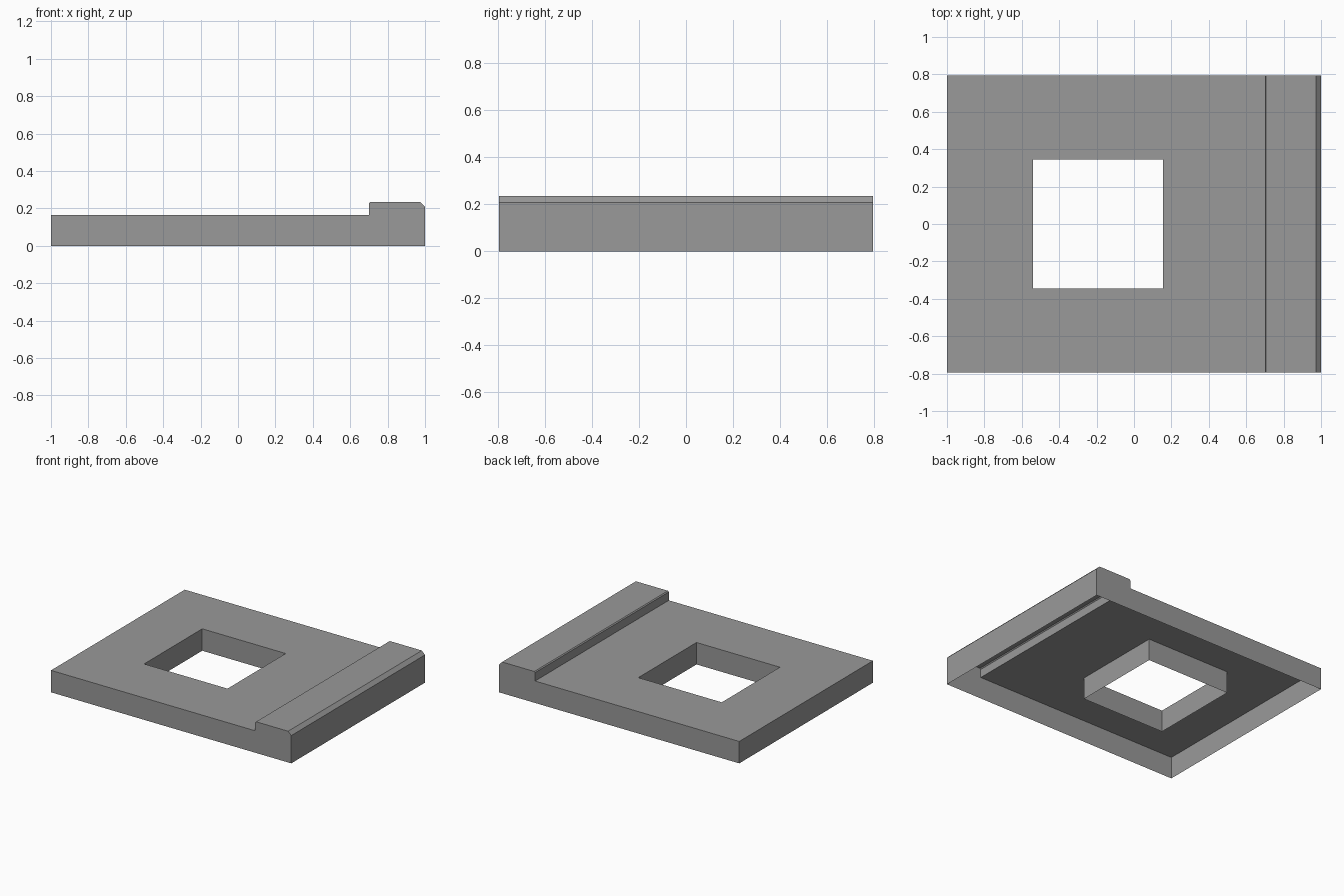
import bpy
import bmesh
from mathutils import Vector

cube = bpy.data.objects.get("Cube")
if cube:
    bpy.data.objects.remove(cube, do_unlink=True)

HALF_X, HALF_Y = 1.0, 0.795
PLATE_Z, RIDGE_Z = 0.165, 0.235
RIDGE_X = 0.70
HOLE_X = (-0.54, 0.155)
HOLE_Y = 0.346
BIG, SMALL = 0.026, 0.007      # ridge chamfers

# Side profile of the sheet: left wall, plate, step, chamfered ridge, right wall
profile = [
    (-HALF_X, 0), (-HALF_X, PLATE_Z),
    (RIDGE_X, PLATE_Z), (RIDGE_X, RIDGE_Z - SMALL),
    (RIDGE_X + SMALL, RIDGE_Z), (HALF_X - BIG, RIDGE_Z),
    (HALF_X, RIDGE_Z - BIG), (HALF_X, 0),
]

bm = bmesh.new()

# Sweep the profile from front to back, leaving the underside open
front, back = [[bm.verts.new((x, y, z)) for x, z in profile]
               for y in (-HALF_Y, HALF_Y)]
for i in range(len(profile) - 1):
    bm.faces.new((front[i], front[i + 1], back[i + 1], back[i]))

# Front and back walls
bm.faces.new(front)
bm.faces.new(back)


# Cut the plate top along the four sides of the window
def cut_top(point, normal):
    top = [f for f in bm.faces
           if all(abs(v.co.z - PLATE_Z) < 1e-4 for v in f.verts)]
    geom = top + list({e for f in top for e in f.edges})
    geom += list({v for f in top for v in f.verts})
    bmesh.ops.bisect_plane(bm, geom=geom, plane_co=point, plane_no=normal)


for x in HOLE_X:
    cut_top(Vector((x, 0, 0)), Vector((1, 0, 0)))
for y in (-HOLE_Y, HOLE_Y):
    cut_top(Vector((0, y, 0)), Vector((0, 1, 0)))

# Remove the window face and drop its rim to the ground as a square sleeve
window = [f for f in bm.faces
          if abs(f.calc_center_median().z - PLATE_Z) < 1e-4
          and HOLE_X[0] < f.calc_center_median().x < HOLE_X[1]
          and abs(f.calc_center_median().y) < HOLE_Y]
rim = [e for f in window for e in f.edges]
bmesh.ops.delete(bm, geom=window, context='FACES_ONLY')
sleeve = bmesh.ops.extrude_edge_only(bm, edges=rim)["geom"]
for v in sleeve:
    if isinstance(v, bmesh.types.BMVert):
        v.co.z = 0

# Make every face point outwards
bmesh.ops.recalc_face_normals(bm, faces=bm.faces)
bm.normal_update()
ridge_top = max(bm.faces, key=lambda f: f.calc_center_median().z)
if ridge_top.normal.z < 0:
    bmesh.ops.reverse_faces(bm, faces=bm.faces)

mesh = bpy.data.meshes.new("plate_shell")
bm.to_mesh(mesh)
bm.free()

# Plain grey material
grey = bpy.data.materials.new("grey")
grey.use_nodes = True
colour = (0.32, 0.32, 0.32, 1)
grey.diffuse_color = colour
grey.node_tree.nodes["Principled BSDF"].inputs["Base Color"].default_value = colour
mesh.materials.append(grey)

plate = bpy.data.objects.new("plate_shell", mesh)
bpy.context.scene.collection.objects.link(plate)
